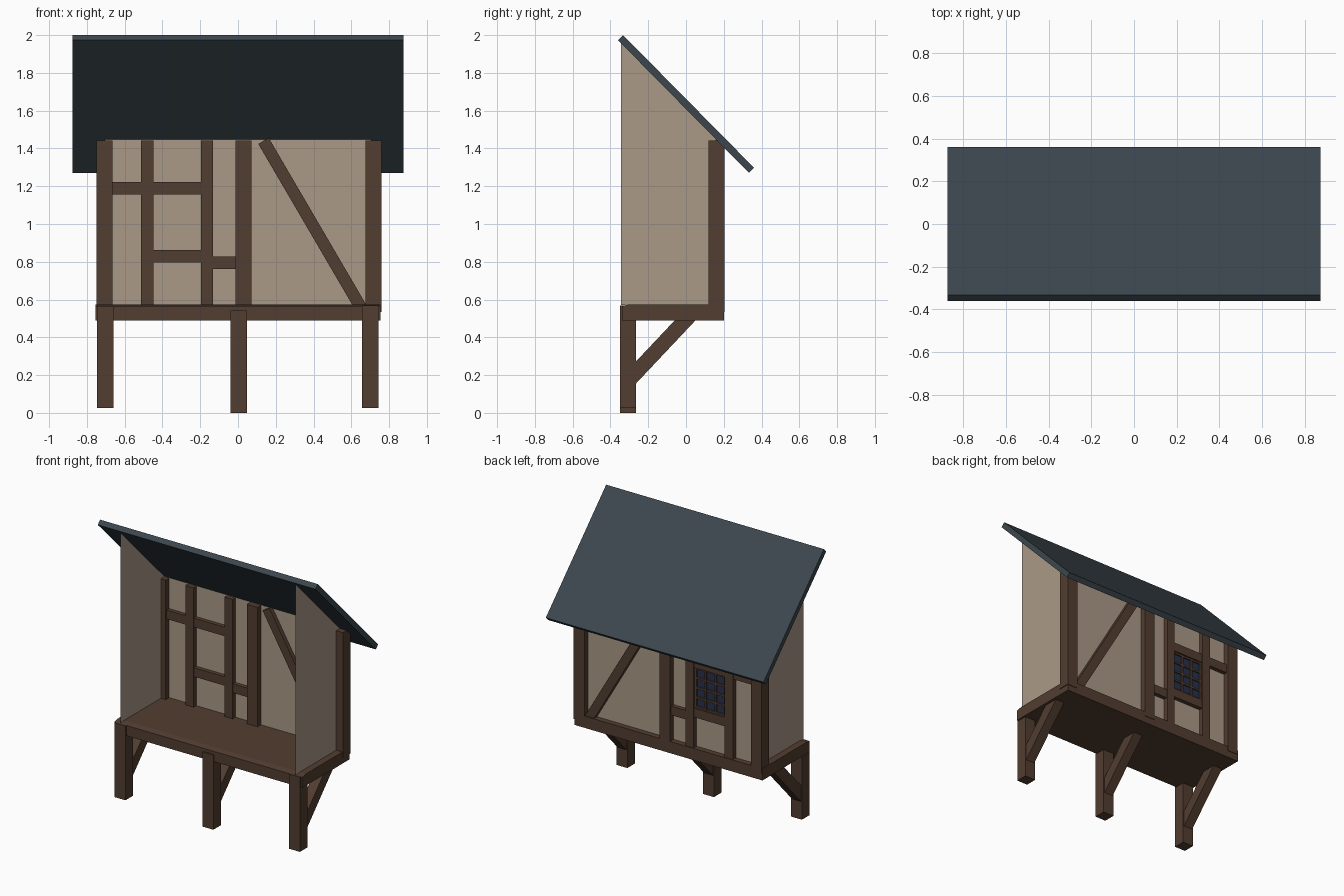
import bpy, bmesh
from mathutils import Vector

if "Cube" in bpy.data.objects:
    bpy.data.objects.remove(bpy.data.objects["Cube"])


def material(name, rgb):
    m = bpy.data.materials.new(name)
    m.diffuse_color = (*rgb, 1)
    m.use_nodes = True
    m.node_tree.nodes["Principled BSDF"].inputs["Base Color"].default_value = m.diffuse_color
    return m


WOOD = material("dark_wood", (0.085, 0.047, 0.03))
PLASTER = material("plaster", (0.40, 0.32, 0.24))
SLATE = material("slate", (0.045, 0.062, 0.075))
GLASS = material("glass", (0.02, 0.03, 0.07))


def finish(name, bm, mat):
    me = bpy.data.meshes.new(name)
    bm.to_mesh(me)
    bm.free()
    ob = bpy.data.objects.new(name, me)
    me.materials.append(mat)
    bpy.context.collection.objects.link(ob)
    return ob


def prism(name, pts, offset, mat):
    """Flat outline, extruded by offset (None leaves a single sheet)."""
    bm = bmesh.new()
    face = bm.faces.new([bm.verts.new(p) for p in pts])
    if offset:
        ext = bmesh.ops.extrude_face_region(bm, geom=[face], use_keep_orig=True)
        moved = [g for g in ext["geom"] if isinstance(g, bmesh.types.BMVert)]
        bmesh.ops.translate(bm, vec=Vector(offset), verts=moved)
        bmesh.ops.recalc_face_normals(bm, faces=bm.faces)
    return finish(name, bm, mat)


def box(name, x0, x1, y0, y1, z0, z1, mat=WOOD):
    pts = [(x0, y0, z0), (x1, y0, z0), (x1, y1, z0), (x0, y1, z0)]
    return prism(name, pts, (0, 0, z1 - z0), mat)


# Floor platform, its front edge chamfered under the open side
floor = [(-0.34, 0.565), (-0.30, 0.575), (0.2, 0.575), (0.2, 0.49), (-0.34, 0.49)]
prism("floor", [(-0.755, y, z) for y, z in floor], (1.51, 0, 0), WOOD)

# Legs with diagonal braces
brace = [(-0.30, 0.118), (0.06, 0.5), (-0.05, 0.5), (-0.30, 0.235)]
for side, x, z0, z1 in (("left", -0.703, 0.025, 0.565),
                        ("middle", 0.004, 0.0, 0.542),
                        ("right", 0.70, 0.025, 0.568)):
    box(side + "_leg", x - 0.043, x + 0.043, -0.35, -0.265, z0, z1)
    prism(side + "_leg_brace", [(x - 0.036, y, z) for y, z in brace],
          (0.072, 0, 0), WOOD)

# Plaster walls: thin sheets, open on the front side
WALL_Y = 0.16
side_wall = [(-0.345, 0.57), (WALL_Y, 0.57), (WALL_Y, 1.447), (-0.345, 1.965)]
for side, x in (("left", -0.705), ("right", 0.705)):
    prism(side + "_wall", [(x, y, z) for y, z in side_wall], None, PLASTER)
prism("back_wall", [(0.705, WALL_Y, 0.57), (-0.705, WALL_Y, 0.57),
                    (-0.705, WALL_Y, 1.447), (0.705, WALL_Y, 1.447)], None, PLASTER)

# Main posts
for side, x0, x1, z0 in (("left", -0.75, -0.665, 0.54),
                         ("middle", -0.013, 0.072, 0.54),
                         ("right", 0.675, 0.76, 0.533)):
    box(side + "_post", x0, x1, 0.12, 0.204, z0, 1.443)

# Slimmer studs and rails framing the window bay
for side, x0, x1 in (("left", -0.513, -0.447), ("right", -0.197, -0.133)):
    box(side + "_stud", x0, x1, 0.128, 0.195, 0.56, 1.443)
for name, x0, x1, z0, z1 in (("upper_rail", -0.68, -0.18, 1.157, 1.222),
                             ("window_sill_rail", -0.46, -0.18, 0.797, 0.862),
                             ("short_rail", -0.15, 0.0, 0.763, 0.828)):
    box(name, x0, x1, 0.131, 0.19, z0, z1)

# Diagonal wall timber
a, b = Vector((0.135, 0, 1.44)), Vector((0.655, 0, 0.55))
d = (b - a).normalized()
n = Vector((-d.z, 0, d.x)) * 0.032
prism("diagonal_timber", [p + Vector((0, 0.13, 0)) for p in (a + n, b + n, b - n, a - n)],
      (0, 0.062, 0), WOOD)

# Window pane and lattice bars on the outside of the wall
wx0, wx1, wz0, wz1 = -0.447, -0.197, 0.862, 1.157
box("window_glass", wx0, wx1, 0.162, 0.17, wz0, wz1, GLASS)
for i in range(4):
    x = wx0 + 0.006 + (wx1 - wx0 - 0.012) * i / 3
    box(f"window_upright_{i}", x - 0.007, x + 0.007, 0.165, 0.181, wz0, wz1)
for i in range(5):
    z = wz0 + 0.006 + (wz1 - wz0 - 0.012) * i / 4
    box(f"window_bar_{i}", wx0, wx1, 0.165, 0.18, z - 0.007, z + 0.007)

# Sloping roof slab
roof = [(-0.36, 1.973), (-0.333, 2.0), (0.36, 1.298), (0.333, 1.271)]
prism("roof", [(-0.875, y, z) for y, z in roof], (1.75, 0, 0), SLATE)
